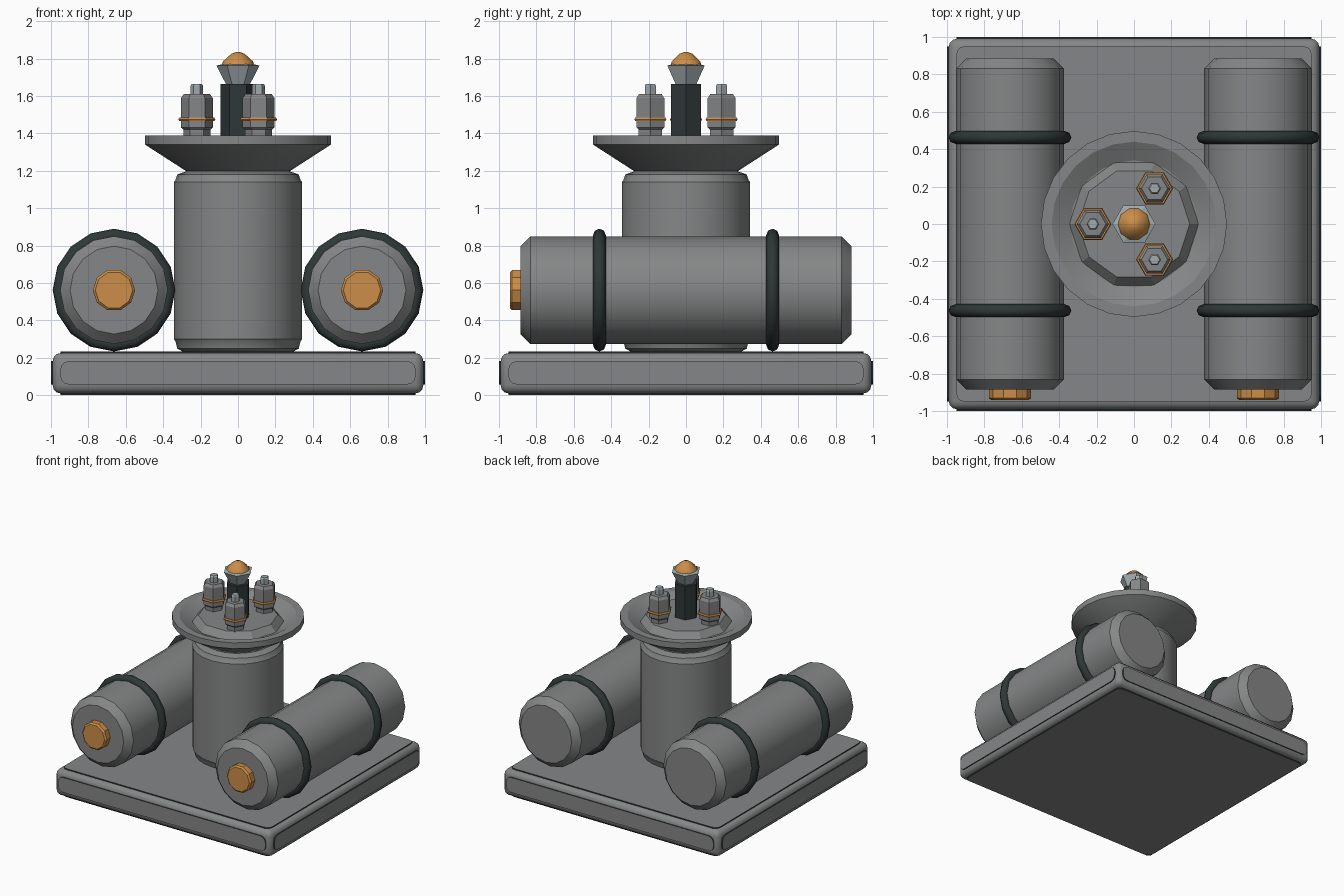
import bpy, bmesh, math
from mathutils import Matrix, Vector

if "Cube" in bpy.data.objects:
    bpy.data.objects.remove(bpy.data.objects["Cube"])


def material(name, rgb):
    m = bpy.data.materials.new(name)
    m.diffuse_color = (*rgb, 1)
    m.use_nodes = True
    m.node_tree.nodes["Principled BSDF"].inputs["Base Color"].default_value = m.diffuse_color
    return m


GREY = material("grey metal", (0.235, 0.24, 0.242))
DARK = material("dark rubber", (0.028, 0.038, 0.038))
GOLD = material("copper gold", (0.60, 0.27, 0.065))
STEEL = material("pale steel", (0.36, 0.41, 0.43))


def finish(name, bm, mats, smooth=35):
    bmesh.ops.recalc_face_normals(bm, faces=bm.faces)
    me = bpy.data.meshes.new(name)
    bm.to_mesh(me)
    bm.free()
    for m in mats:
        me.materials.append(m)
    ob = bpy.data.objects.new(name, me)
    bpy.context.collection.objects.link(ob)
    if smooth:
        bpy.ops.object.select_all(action='DESELECT')
        ob.select_set(True)
        bpy.context.view_layer.objects.active = ob
        bpy.ops.object.shade_smooth_by_angle(angle=math.radians(smooth))
    return ob


def lathe(name, profile, sides, mat, loc=(0, 0, 0), along_y=False, smooth=35, closed=False):
    """Spin (radius, height) points about z, or about y; cap both ends unless closed."""
    bm = bmesh.new()
    rings = [[bm.verts.new((r * math.cos(a), r * math.sin(a), h))
              for a in (2 * math.pi * i / sides for i in range(sides))] for r, h in profile]
    pairs = list(zip(rings, rings[1:]))
    if closed:
        pairs.append((rings[-1], rings[0]))
    else:
        bm.faces.new(rings[0])
        bm.faces.new(rings[-1])
    for lo, hi in pairs:
        for i in range(sides):
            j = (i + 1) % sides
            bm.faces.new((lo[i], lo[j], hi[j], hi[i]))
    rot = Matrix.Rotation(-math.pi / 2, 4, 'X') if along_y else Matrix.Identity(4)
    bm.transform(Matrix.Translation(loc) @ rot)
    return finish(name, bm, [mat], smooth)


def ring(name, major, minor, sides, mat, loc, along_y=False, section=8):
    pts = [(major + minor * math.cos(2 * math.pi * k / section),
            minor * math.sin(2 * math.pi * k / section)) for k in range(section)]
    return lathe(name, pts, sides, mat, loc, along_y, 50, True)


def panel(name, centre, normal, half_u, half_v, corner=0.045, depth=0.009):
    """Thin raised plate with rounded corners: grey face, dark rim."""
    n = Vector(normal)
    u = Vector((1, 0, 0)) if abs(n.x) < 0.5 else Vector((0, 1, 0))
    v = n.cross(u)
    bm = bmesh.new()
    outline = []
    for k, (su, sv) in enumerate(((1, 1), (-1, 1), (-1, -1), (1, -1))):
        for s in range(4):
            a = math.pi / 2 * (k + s / 3)
            outline.append(u * (su * (half_u - corner) + corner * math.cos(a))
                           + v * (sv * (half_v - corner) + corner * math.sin(a)))
    back = [bm.verts.new(Vector(centre) + p) for p in outline]
    front = [bm.verts.new(Vector(centre) + p + n * depth) for p in outline]
    bm.faces.new(front)
    bm.faces.new(back)
    for i in range(len(outline)):
        j = (i + 1) % len(outline)
        bm.faces.new((back[i], back[j], front[j], front[i])).material_index = 1
    return finish(name, bm, [GREY, DARK], 0)


# Base slab with rounded edges
bm = bmesh.new()
bmesh.ops.create_cube(bm, size=1)
bm.transform(Matrix.Translation((0, 0, 0.1175)) @ Matrix.Diagonal((1.982, 1.982, 0.217, 1)))
bmesh.ops.bevel(bm, geom=bm.edges[:], offset=0.045, segments=3, profile=0.5, affect='EDGES')
finish("base_slab", bm, [GREY])

# Raised plates on every face of the slab
for label, n in (("right", (1, 0, 0)), ("left", (-1, 0, 0)), ("back", (0, 1, 0)), ("front", (0, -1, 0))):
    panel("base_panel_" + label, Vector(n) * 0.991 + Vector((0, 0, 0.12)), n, 0.95, 0.062)
panel("base_panel_top", (0, 0, 0.226), (0, 0, 1), 0.95, 0.95)
panel("base_panel_bottom", (0, 0, 0.009), (0, 0, -1), 0.95, 0.95)

# Central column
lathe("column", [(0.29, 0.23), (0.325, 0.25), (0.335, 0.29), (0.343, 0.30), (0.343, 1.14),
                 (0.335, 1.15), (0.325, 1.18), (0.27, 1.20)], 24, GREY)

# Dish with a sunken trough, and the platform inside it
lathe("dish", [(0.26, 1.195), (0.28, 1.20), (0.497, 1.34), (0.497, 1.388), (0.44, 1.388),
               (0.34, 1.335)], 24, GREY, smooth=25)
lathe("platform", [(0.35, 1.33), (0.298, 1.388)], 10, GREY, smooth=0)

# Centre post with flared holder and domed tip
lathe("post", [(0.093, 1.38), (0.093, 1.665)], 6, DARK, smooth=0)
lathe("tip_holder", [(0.065, 1.665), (0.115, 1.762), (0.085, 1.77)], 6, STEEL, smooth=0)
lathe("tip", [(0.087, 1.765), (0.08, 1.785), (0.035, 1.826), (0.012, 1.834)], 10, GOLD, smooth=45)

# Three terminals around the post
for k in range(3):
    a = math.pi / 3 + k * 2 * math.pi / 3
    p = (0.22 * math.cos(a), 0.22 * math.sin(a), 0)
    lathe(f"terminal_{k}", [(0.072, 1.38), (0.072, 1.42), (0.086, 1.432), (0.086, 1.588),
                            (0.07, 1.61)], 6, GREY, p, smooth=0)
    ring(f"terminal_band_{k}", 0.088, 0.011, 6, GOLD, (p[0], p[1], 1.475), section=6)
    lathe(f"terminal_pin_{k}", [(0.034, 1.60), (0.034, 1.655), (0.027, 1.665)], 6, STEEL, p, smooth=0)

# Side tanks with straps and front knobs
for side, x in (("left", -0.663), ("right", 0.663)):
    c = (x, 0, 0.562)
    lathe("tank_" + side, [(0.235, -0.885), (0.288, -0.832), (0.288, 0.832), (0.235, 0.885)],
          16, GREY, c, True)
    for end, y in (("front", -0.463), ("back", 0.463)):
        ring(f"tank_strap_{side}_{end}", 0.294, 0.034, 16, DARK, (x, y, 0.562), True)
    lathe("tank_knob_" + side, [(0.10, -0.942), (0.113, -0.93), (0.113, -0.88)], 10, GOLD, c, True, 0)
